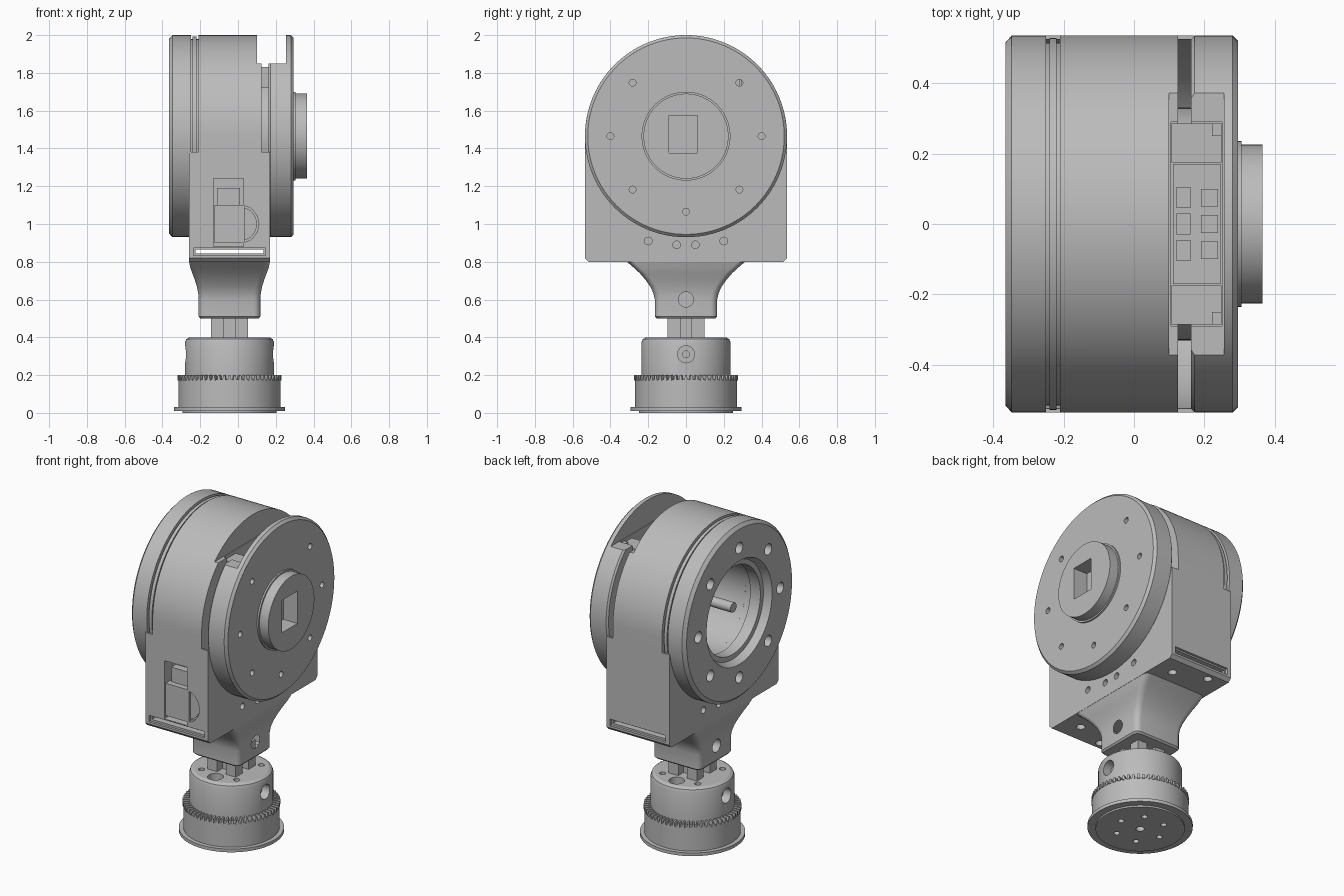
import bpy, bmesh
from math import sin, cos, pi, radians
from mathutils import Matrix, Vector

if "Cube" in bpy.data.objects:
    bpy.data.objects.remove(bpy.data.objects["Cube"])

grey = bpy.data.materials.new("machined_grey")
grey.use_nodes = True
grey.diffuse_color = (0.5, 0.5, 0.5, 1)
grey.node_tree.nodes["Principled BSDF"].inputs["Base Color"].default_value = (0.5, 0.5, 0.5, 1)

ZC = 1.465    # height of the drum axis
XC = -0.045   # x of the lower column axis
R = 0.535     # drum radius


def finish(name, bm):
    bmesh.ops.remove_doubles(bm, verts=bm.verts, dist=1e-5)
    bmesh.ops.recalc_face_normals(bm, faces=bm.faces)
    me = bpy.data.meshes.new(name)
    bm.to_mesh(me)
    bm.free()
    me.materials.append(grey)
    ob = bpy.data.objects.new(name, me)
    bpy.context.collection.objects.link(ob)
    return ob


def box(name, x, y, z):
    bm = bmesh.new()
    size = Vector((x[1] - x[0], y[1] - y[0], z[1] - z[0]))
    mid = Vector((sum(x), sum(y), sum(z))) / 2
    bmesh.ops.create_cube(bm, size=1, matrix=Matrix.Translation(mid) @ Matrix.Diagonal(size).to_4x4())
    return finish(name, bm)


def cyl(name, axis, span, r, a, b, n=24):
    """Cylinder along an axis; a, b are the two other coordinates in x, y, z order."""
    mid = (span[0] + span[1]) / 2
    pos, rot = {"X": ((mid, a, b), Matrix.Rotation(pi / 2, 4, "Y")),
                "Y": ((a, mid, b), Matrix.Rotation(pi / 2, 4, "X")),
                "Z": ((a, b, mid), Matrix())}[axis]
    bm = bmesh.new()
    bmesh.ops.create_cone(bm, cap_ends=True, segments=n, radius1=r, radius2=r,
                          depth=span[1] - span[0], matrix=Matrix.Translation(pos) @ rot)
    return finish(name, bm)


def loft(name, rings, closed=False):
    bm = bmesh.new()
    loops = [[bm.verts.new(p) for p in ring] for ring in rings]
    n = len(loops[0])
    pairs = list(zip(loops, loops[1:])) + ([(loops[-1], loops[0])] if closed else [])
    for lo, hi in pairs:
        for i in range(n):
            j = (i + 1) % n
            bm.faces.new((lo[i], lo[j], hi[j], hi[i]))
    if not closed:
        bm.faces.new(loops[0])
        bm.faces.new(loops[-1])
    return finish(name, bm)


def lathe(name, axis, profile, closed=False, n=96):
    """Turn (position, radius) pairs around the drum axis X or the column axis Z."""
    turn = [(cos(2 * pi * i / n), sin(2 * pi * i / n)) for i in range(n)]
    if axis == "X":
        rings = [[(t, r * c, ZC + r * s) for c, s in turn] for t, r in profile]
    else:
        rings = [[(XC + r * c, r * s, t) for c, s in turn] for t, r in profile]
    return loft(name, rings, closed)


def cut(target, *cutters):
    for c in cutters:
        mod = target.modifiers.new("cut", "BOOLEAN")
        mod.operation, mod.solver, mod.object = "DIFFERENCE", "EXACT", c
        bpy.context.view_layer.objects.active = target
        bpy.ops.object.modifier_apply(modifier=mod.name)
    for c in cutters:
        bpy.data.objects.remove(c)


def bolt_circle(axis_span, r, angles):
    return [cyl("cutter", "X", axis_span, r, 0.4 * cos(radians(a)), ZC + 0.4 * sin(radians(a)))
            for a in angles]


# Housing: arch-shaped block, relieved on both sides so thin fins hug the discs
arch = [(R * cos(pi * i / 64), ZC + R * sin(pi * i / 64)) for i in range(65)]
arch += [(-R, 0.82), (-R + 0.02, 0.8), (R - 0.02, 0.8), (R, 0.82)]
housing = loft("housing", [[(x, y, z) for y, z in arch] for x in (-0.26, 0.17)])
for span in ((-0.4, -0.21), (0.125, 0.3)):
    cut(housing, cyl("cutter", "X", span, 0.531, 0, ZC, 96),
        box("cutter", span, (-1, 1), (1.38, 2.1)))
cut(housing,
    cyl("cutter", "X", (-0.4, 0.08), 0.28, 0, ZC, 64),
    box("cutter", (0.1, 0.3), (-1, 1), (1.85, 2.1)),
    box("cutter", (0.105, 0.3), (-0.29, 0.29), (1.73, 2.1)),
    box("cutter", (-0.225, 0.135), (-1, 1), (0.845, 0.865)))
for s in (-1, 1):
    face = sorted((s * 0.52, s * 0.6))
    cut(housing, box("cutter", (-0.235, 0.145), face, (0.833, 0.874)))
    for y in (0.4, 0.47):
        cut(housing, cyl("cutter", "Z", (0.7, 0.835), 0.025, XC + (0.1 if y < 0.45 else -0.1), s * y))
    for y, z in ((0.2, 0.91), (0.05, 0.89)):
        for span in ((0.1, 0.2), (-0.3, -0.19)):
            cut(housing, cyl("cutter", "X", span, 0.02, s * y, z))

# Front cable socket
cut(housing, box("cutter", (-0.13, 0.03), (-0.6, -0.45), (0.88, 1.24)),
    cyl("cutter", "Y", (-0.6, -0.5), 0.1, 0.01, 1.0, 32))
box("socket_plug", (-0.125, 0.035), (-0.53, -0.44), (0.9, 1.1))
cyl("socket_round_back", "Y", (-0.515, -0.44), 0.09, 0.01, 1.0, 32)
box("socket_cable", (-0.11, 0.01), (-0.495, -0.44), (1.09, 1.19))

# Left disc: chamfered ring with stepped bore and bolt holes
left_disc = lathe("left_disc", "X", [(-0.365, 0.32), (-0.365, 0.515), (-0.347, R), (-0.25, R),
                                     (-0.25, 0.27), (-0.32, 0.27), (-0.32, 0.3)], closed=True)
cut(left_disc, *bolt_circle((-0.4, -0.29), 0.034, range(0, 360, 45)))
lathe("left_spacer", "X", [(-0.252, 0.28), (-0.252, 0.515), (-0.24, 0.515), (-0.24, 0.528), (-0.22, 0.528),
                           (-0.22, 0.515), (-0.205, 0.515), (-0.205, 0.28)], closed=True)
cyl("inner_rod", "X", (-0.22, 0.09), 0.03, -0.15, 1.4)
cyl("inner_boss", "X", (0.0, 0.09), 0.1, 0.08, 1.36, 32)

# Right disc with raised hub, square socket and top window
right_disc = lathe("right_disc", "X", [(0.162, 0), (0.162, 0.525), (0.172, R), (0.28, R), (0.295, 0.52),
                                       (0.295, 0.235), (0.305, 0.235), (0.305, 0.225), (0.365, 0.225), (0.365, 0)])
cut(right_disc,
    box("cutter", (0.1, 0.255), (-1, 1), (1.85, 2.1)),
    box("cutter", (0.1, 0.25), (-0.29, 0.29), (1.73, 2.1)),
    box("cutter", (0.27, 0.4), (-0.09, 0.06), (1.375, 1.575)),
    *bolt_circle((0.25, 0.35), 0.018, [a for a in range(0, 360, 45) if a != 90]))
core = lathe("drum_core", "X", [(0.11, 0), (0.11, 0.33), (0.17, 0.33), (0.17, 0)])
cut(core, box("cutter", (0.0, 0.3), (-0.29, 0.29), (1.73, 2.1)))

# Electronics inside the top window
box("circuit_board", (0.11, 0.245), (-0.17, 0.17), (1.72, 1.76))
for s in (-1, 1):
    box("window_block", (0.107, 0.248), sorted((s * 0.175, s * 0.285)), (1.72, 1.83))
    box("window_block_latch", (0.222, 0.248), sorted((s * 0.25, s * 0.285)), (1.8, 1.84))
for y in (-0.075, 0, 0.075):
    box("board_chip", (0.12, 0.16), (y - 0.03, y + 0.03), (1.755, 1.785))
    box("board_connector", (0.19, 0.238), (y - 0.025, y + 0.025), (1.755, 1.8))

# Neck: rounded rectangle flaring up into the housing
def rounded_rect(hx, hy, z, r=0.035):
    return [(XC + sx * (hx - r) + r * cos(a), sy * (hy - r) + r * sin(a), z)
            for q, (sx, sy) in enumerate(((1, 1), (-1, 1), (-1, -1), (1, -1)))
            for a in [pi / 2 * (q + k / 5) for k in range(6)]]


neck = loft("neck", [rounded_rect(*p) for p in (
    (0.155, 0.155, 0.5), (0.163, 0.165, 0.51), (0.163, 0.165, 0.6), (0.166, 0.173, 0.635), (0.173, 0.19, 0.67),
    (0.184, 0.215, 0.705), (0.197, 0.245, 0.74), (0.208, 0.278, 0.77), (0.214, 0.315, 0.802))])
cut(neck, cyl("cutter", "X", (-0.5, 0.5), 0.018, 0, 0.6),
    cyl("cutter", "X", (0.06, 0.5), 0.04, 0, 0.6), cyl("cutter", "X", (-0.5, -0.15), 0.04, 0, 0.6))

# Slotted square column
column = box("column", (XC - 0.097, XC + 0.097), (-0.097, 0.097), (0.33, 0.56))
for s in (-1, 1):
    cut(column, box("cutter", sorted((XC + s * 0.045, XC + s * 0.2)), (-0.03, 0.03), (0.3, 0.6)),
        box("cutter", (XC - 0.03, XC + 0.03), sorted((s * 0.045, s * 0.2)), (0.3, 0.6)))

# Pulley: flanged base, crown of teeth, hub with screw holes
pulley = lathe("pulley", "Z", [(0, 0), (0, 0.25), (0.01, 0.25), (0.01, 0.295), (0.03, 0.295), (0.03, 0.27),
                               (0.178, 0.27), (0.178, 0.235), (0.375, 0.235), (0.39, 0.229),
                               (0.4, 0.212), (0.4, 0)])
for s in (-1, 1):
    cut(pulley, cyl("cutter", "X", sorted((XC + s * 0.18, XC + s * 0.4)), 0.045, 0, 0.31),
        cyl("cutter", "X", sorted((XC + s * 0.12, XC + s * 0.4)), 0.018, 0, 0.31),
        cyl("cutter", "Z", (0.3, 0.5), 0.045, XC, s * 0.155))
for k in range(4):
    a = pi / 4 + k * pi / 2
    cut(pulley, cyl("cutter", "Z", (0.33, 0.5), 0.018, XC + 0.17 * cos(a), 0.17 * sin(a)))
for k in range(6):
    cut(pulley, cyl("cutter", "Z", (-0.1, 0.04), 0.017, XC + 0.14 * cos(k * pi / 3), 0.14 * sin(k * pi / 3)))
cut(pulley, cyl("cutter", "Z", (-0.1, 0.04), 0.024, XC, 0))

bm = bmesh.new()
for k in range(60):
    spin = Matrix.Translation((XC, 0, 0)) @ Matrix.Rotation(k * pi / 30, 4, "Z")
    made = bmesh.ops.create_cube(bm, size=1)["verts"]
    for v in made:
        width = 0.009 if v.co.z > 0 else 0.018
        v.co = spin @ Vector((0.252 + v.co.x * 0.044, v.co.y * width, 0.186 + v.co.z * 0.028))
finish("pulley_teeth", bm)

# Smooth curved surfaces, keep machined edges crisp
for ob in bpy.context.collection.objects:
    if ob.type == "MESH" and grey.name in ob.data.materials:
        bpy.ops.object.select_all(action="DESELECT")
        ob.select_set(True)
        bpy.context.view_layer.objects.active = ob
        bpy.ops.object.shade_smooth_by_angle(angle=radians(30))
